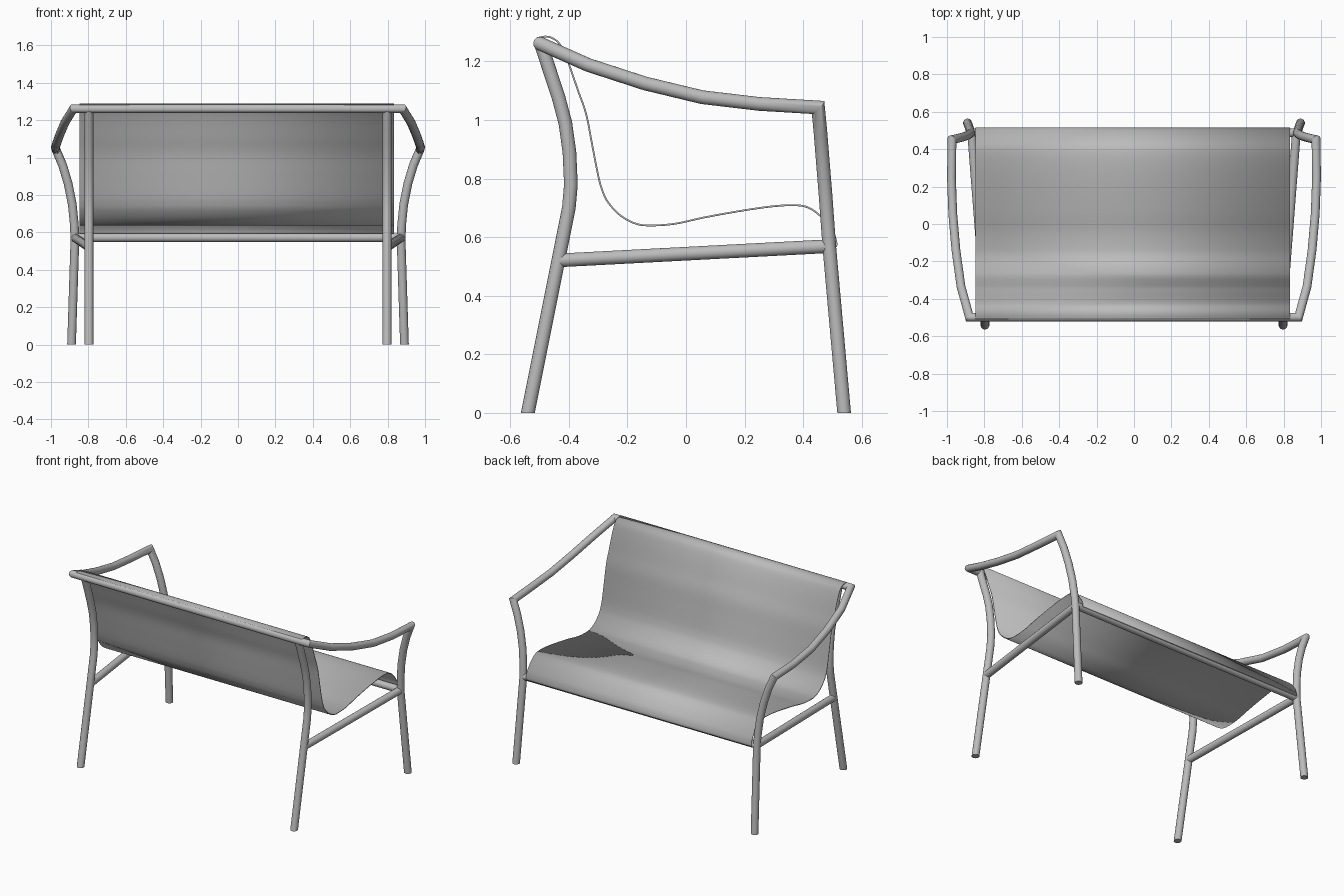
import bpy, bmesh, math
from mathutils import Vector

if "Cube" in bpy.data.objects:
    bpy.data.objects.remove(bpy.data.objects["Cube"], do_unlink=True)

SIDES = 20
RADIUS = 0.0235


def make_material(name, color):
    mat = bpy.data.materials.new(name)
    mat.use_nodes = True
    mat.diffuse_color = color
    mat.node_tree.nodes["Principled BSDF"].inputs["Base Color"].default_value = color
    return mat


grey = make_material("plain grey", (0.5, 0.5, 0.5, 1))


def finish(name, bm, angle=35):
    """Turn a bmesh into a smooth shaded object with sharp corners."""
    bmesh.ops.recalc_face_normals(bm, faces=bm.faces)
    mesh = bpy.data.meshes.new(name)
    bm.to_mesh(mesh)
    bm.free()
    mesh.materials.append(grey)
    mesh.shade_smooth()
    mesh.set_sharp_from_angle(angle=math.radians(angle))
    obj = bpy.data.objects.new(name, mesh)
    bpy.context.collection.objects.link(obj)
    return obj


def tube(name, path, radius=RADIUS):
    """Sweep a circle along a path with mitred corners; ends on the floor are cut level."""
    pts = [Vector(p) for p in path]
    dirs = [(b - a).normalized() for a, b in zip(pts, pts[1:])]
    up = Vector((0, 0, 1))

    def end_normal(p, d):
        return up if p.z == 0 else d

    normals = [end_normal(pts[0], dirs[0])]
    normals += [(a + b).normalized() for a, b in zip(dirs, dirs[1:])]
    normals.append(end_normal(pts[-1], dirs[-1]))

    u = dirs[0].orthogonal().normalized()
    v = dirs[0].cross(u)
    angles = [2 * math.pi * i / SIDES for i in range(SIDES)]
    ring = [pts[0] + radius * (math.cos(a) * u + math.sin(a) * v) for a in angles]

    bm = bmesh.new()
    loops = []
    for i, (p, n) in enumerate(zip(pts, normals)):
        d = dirs[max(i - 1, 0)]
        ring = [q + d * ((p - q).dot(n) / d.dot(n)) for q in ring]
        loops.append([bm.verts.new(q) for q in ring])
    for a, b in zip(loops, loops[1:]):
        for j in range(SIDES):
            k = (j + 1) % SIDES
            bm.faces.new((a[j], a[k], b[k], b[j]))
    bm.faces.new(loops[0])
    bm.faces.new(loops[-1])
    return finish(name, bm)


def mirrored(path, side):
    return [(side * x, y, z) for x, y, z in path]


def smooth_profile(points, steps=5):
    """Catmull-Rom curve through 2D points."""
    p = [Vector(q) for q in points]
    p = [2 * p[0] - p[1]] + p + [2 * p[-1] - p[-2]]
    out = []
    for a, b, c, d in zip(p, p[1:], p[2:], p[3:]):
        for s in range(steps):
            t = s / steps
            out.append(0.5 * (2 * b + (c - a) * t + (2 * a - 5 * b + 4 * c - d) * t**2
                              + (3 * b - a - 3 * c + d) * t**3))
    return out + [p[-2]]


# Leg, arm and top rail form one continuous bent tube
half_frame = [
    (0.89, 0.54, 0), (0.872, 0.49, 0.56), (0.875, 0.484, 0.64),
    (0.886, 0.476, 0.75), (0.908, 0.467, 0.86), (0.938, 0.459, 0.96),
    (0.973, 0.451, 1.043),
    (0.976, 0.25, 1.055), (0.969, 0.055, 1.078), (0.952, -0.14, 1.125),
    (0.925, -0.334, 1.188), (0.88, -0.498, 1.261),
]
tube("arm_frame", half_frame + mirrored(half_frame[::-1], -1))

# Curved legs under the backrest and the sloping side rails
back_leg = [
    (0.797, -0.54, 0), (0.797, -0.4, 0.7), (0.797, -0.393, 0.78),
    (0.797, -0.398, 0.89), (0.797, -0.412, 0.99), (0.797, -0.436, 1.08),
    (0.797, -0.495, 1.258),
]
side_rail = [(0.797, -0.43, 0.521), (0.868, 0.485, 0.569)]
for label, side in (("left", 1), ("right", -1)):
    tube(label + "_back_leg", mirrored(back_leg, side))
    tube(label + "_side_rail", mirrored(side_rail, side))

# Bar under the seat edge
tube("seat_bar", [(-0.872, 0.488, 0.572), (0.872, 0.488, 0.572)])

# Hanging fabric sheet, from the top rail over the seat down to the bar
profile = [
    (-0.508, 1.28), (-0.48, 1.285), (-0.455, 1.279), (-0.43, 1.257),
    (-0.402, 1.196), (-0.371, 1.107), (-0.341, 1.02), (-0.32, 0.913),
    (-0.3, 0.811), (-0.286, 0.76), (-0.266, 0.719), (-0.225, 0.675),
    (-0.174, 0.647), (-0.123, 0.64), (-0.037, 0.646), (0.065, 0.668),
    (0.2, 0.692), (0.303, 0.706), (0.378, 0.709), (0.422, 0.699),
    (0.463, 0.668), (0.5, 0.62), (0.513, 0.585), (0.513, 0.566),
]
bm = bmesh.new()
rows = [[bm.verts.new((x, q.x, q.y)) for x in (-0.848, 0.834)]
        for q in smooth_profile(profile)]
for a, b in zip(rows, rows[1:]):
    bm.faces.new((a[0], a[1], b[1], b[0]))
sheet = finish("seat_sling", bm, 60)
solid = sheet.modifiers.new("thickness", 'SOLIDIFY')
solid.thickness = 0.006
solid.offset = 0
